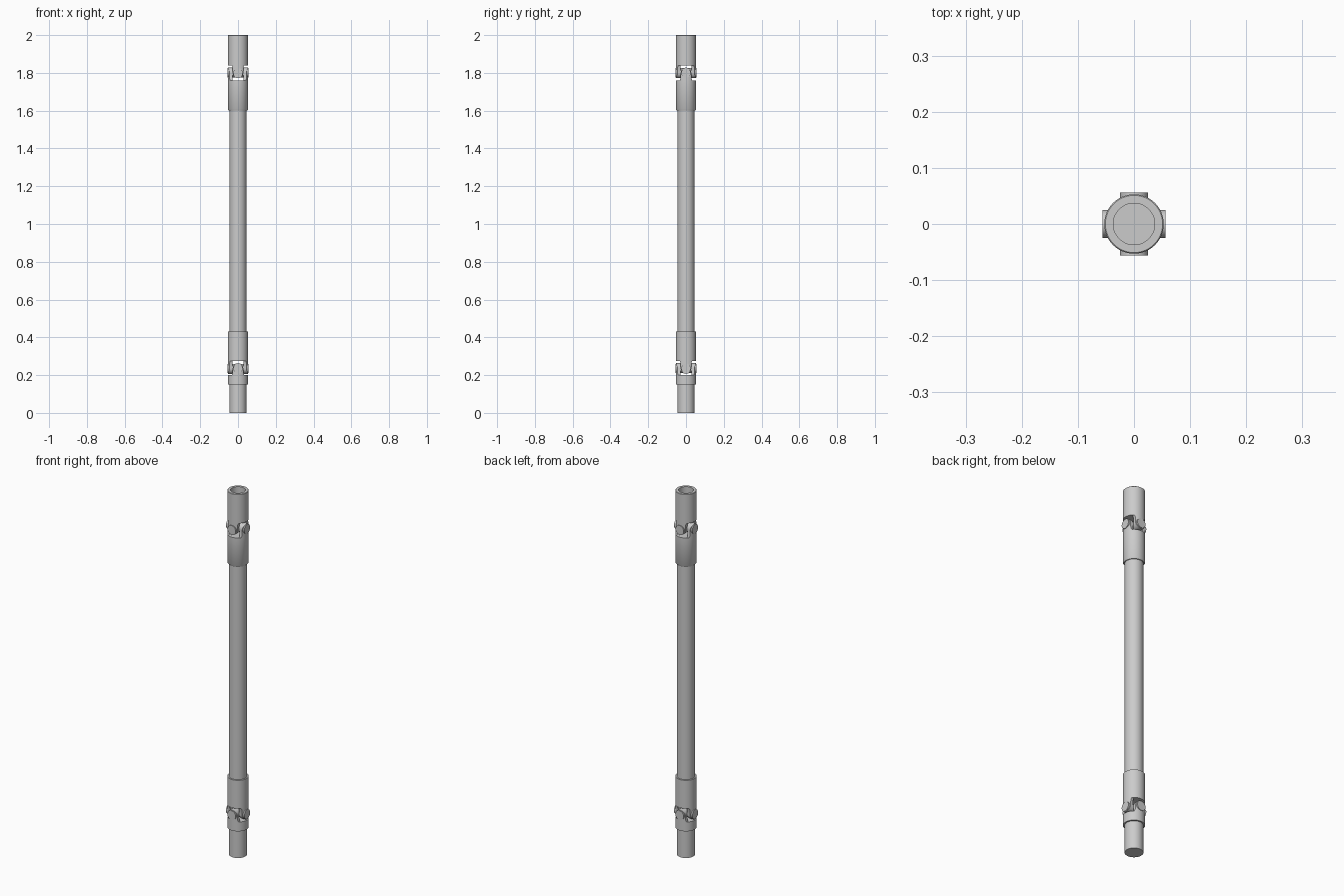
import bpy, bmesh, math
from mathutils import Matrix, Vector

if "Cube" in bpy.data.objects:
    bpy.data.objects.remove(bpy.data.objects["Cube"])

R = 0.053        # sleeve radius
EAR_IN = 0.030   # inner face of yoke ears
SEG = 64


def finish(name, bm):
    bmesh.ops.recalc_face_normals(bm, faces=bm.faces)
    me = bpy.data.meshes.new(name)
    bm.to_mesh(me)
    bm.free()
    ob = bpy.data.objects.new(name, me)
    bpy.context.collection.objects.link(ob)
    return ob


def smooth(ob):
    bpy.ops.object.select_all(action='DESELECT')
    ob.select_set(True)
    bpy.context.view_layer.objects.active = ob
    bpy.ops.object.shade_smooth_by_angle(angle=math.radians(35))


def lathe(name, profile):
    """Revolve (radius, z) points around z; the ends lie on the axis."""
    bm = bmesh.new()
    vs = [bm.verts.new((r, 0, z)) for r, z in profile]
    es = [bm.edges.new(p) for p in zip(vs, vs[1:])]
    bmesh.ops.spin(bm, geom=vs + es, cent=(0, 0, 0), axis=(0, 0, 1),
                   angle=2 * math.pi, steps=SEG, use_merge=True)
    bmesh.ops.remove_doubles(bm, verts=bm.verts, dist=1e-5)
    ob = finish(name, bm)
    smooth(ob)
    return ob


def ears(name, centre, base, axis):
    """Two round-ended ears at +-axis, trimmed to the sleeve radius."""
    s = 1 if base > centre else -1
    h = abs(base - centre)
    pts = [(-0.034, h + 0.01), (-0.033, h), (-0.029, h - 0.010)]
    pts += [(0.028 * math.cos(a), 0.028 * math.sin(a))
            for a in (math.pi + math.pi * i / 20 for i in range(21))]
    pts += [(0.029, h - 0.010), (0.033, h), (0.034, h + 0.01)]
    bm = bmesh.new()
    for side in (-1, 1):
        f = bm.faces.new([bm.verts.new((u, side * EAR_IN, centre + s * v)) for u, v in pts])
        new = bmesh.ops.extrude_face_region(bm, geom=[f])
        vs = [g for g in new['geom'] if isinstance(g, bmesh.types.BMVert)]
        bmesh.ops.translate(bm, vec=(0, side * 0.04, 0), verts=vs)
    if axis == 'X':
        bm.transform(Matrix.Rotation(math.pi / 2, 4, 'Z'))
    ob = finish(name, bm)
    # trimming cylinder
    cut = lathe("ear_trim", [(0, centre - 0.1), (R, centre - 0.1),
                             (R, centre + 0.1), (0, centre + 0.1)])
    cut.hide_render = True
    mod = ob.modifiers.new("trim", 'BOOLEAN')
    mod.operation = 'INTERSECT'
    mod.solver = 'EXACT'
    mod.object = cut
    bpy.context.view_layer.objects.active = ob
    bpy.ops.object.modifier_apply(modifier=mod.name)
    bpy.data.objects.remove(cut, do_unlink=True)
    smooth(ob)


def cross(name, centre):
    """Cross pins whose round caps stand slightly proud of the ears."""
    bm = bmesh.new()
    for axis in ('X', 'Y'):
        m = Matrix.Translation((0, 0, centre)) @ Matrix.Rotation(math.pi / 2, 4, axis)
        bmesh.ops.create_cone(bm, cap_ends=True, segments=40, radius1=0.025,
                              radius2=0.025, depth=0.112, matrix=m)
    smooth(finish(name, bm))


# shafts
lathe("main_shaft", [(0, 0.40), (0.045, 0.40), (0.045, 1.62), (0, 1.62)])
lathe("lower_stub_shaft", [(0, 0), (0.045, 0), (0.045, 0.16), (0, 0.16)])

# upper joint
lathe("top_socket", [(0, 1.84), (R, 1.84), (R, 1.998), (R - 0.002, 2.0),
                     (0.037, 2.0), (0.037, 1.87), (0, 1.87)])
lathe("upper_joint_sleeve", [(0, 1.60), (R - 0.004, 1.60), (R, 1.606), (R, 1.76), (0, 1.76)])
ears("top_socket_ears", 1.80, 1.84, 'Y')
ears("upper_sleeve_ears", 1.80, 1.76, 'X')
cross("upper_cross", 1.80)

# lower joint
lathe("lower_joint_sleeve", [(0, 0.275), (R, 0.275), (R, 0.43), (0, 0.43)])
lathe("bottom_collar", [(0, 0.15), (R, 0.15), (R, 0.201), (0, 0.201)])
ears("lower_sleeve_ears", 0.235, 0.275, 'X')
ears("bottom_collar_ears", 0.235, 0.201, 'Y')
cross("lower_cross", 0.235)
